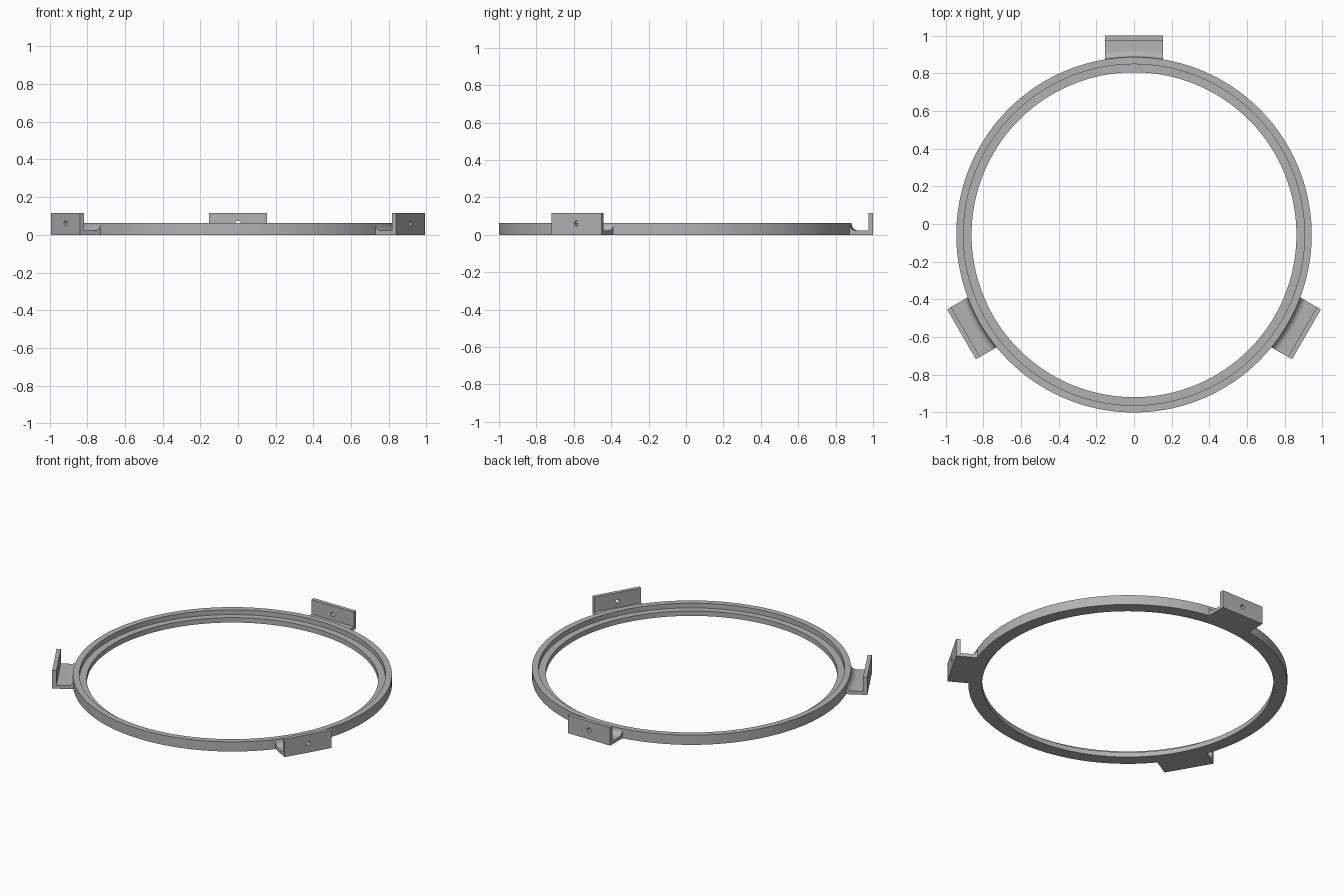
import bpy, bmesh, math
from mathutils import Matrix, Vector

default = bpy.data.objects.get("Cube")
if default:
    bpy.data.objects.remove(default, do_unlink=True)

CENTRE_Y = -0.057
R_OUT, R_STEP, R_IN = 0.943, 0.905, 0.862
RING_H, LEDGE_Z = 0.063, 0.032
TAB_END, TAB_HALF, TAB_H = 1.057, 0.153, 0.117
WALL, FLOOR, FILLET = 0.025, 0.022, 0.036

grey = bpy.data.materials.new("plain grey")
grey.use_nodes = True
colour = (0.45, 0.45, 0.45, 1)
grey.diffuse_color = colour
grey.node_tree.nodes["Principled BSDF"].inputs["Base Color"].default_value = colour


def loft(name, sections, closed):
    """Skin a row of matching closed sections, capping the ends if open."""
    bm = bmesh.new()
    rows = [[bm.verts.new(p) for p in s] for s in sections]
    n = len(rows[0])
    pairs = list(zip(rows, rows[1:] + rows[:1])) if closed else list(zip(rows, rows[1:]))
    for a, b in pairs:
        for i in range(n):
            j = (i + 1) % n
            bm.faces.new((a[i], a[j], b[j], b[i]))
    if not closed:
        bm.faces.new(rows[0])
        bm.faces.new(rows[-1])
    bmesh.ops.recalc_face_normals(bm, faces=bm.faces)
    mesh = bpy.data.meshes.new(name)
    bm.to_mesh(mesh)
    bm.free()
    mesh.materials.append(grey)
    obj = bpy.data.objects.new(name, mesh)
    bpy.context.collection.objects.link(obj)
    return obj


def smooth(obj):
    bpy.ops.object.select_all(action='DESELECT')
    obj.select_set(True)
    bpy.context.view_layer.objects.active = obj
    bpy.ops.object.shade_smooth_by_angle(angle=math.radians(30))


# Stepped ring: revolve the L-shaped section
section = [(R_OUT, 0), (R_OUT, RING_H), (R_STEP, RING_H),
           (R_STEP, LEDGE_Z), (R_IN, LEDGE_Z), (R_IN, 0)]
STEPS = 180
turns = [2 * math.pi * i / STEPS for i in range(STEPS)]
ring = loft("ring", [[(r * math.cos(a), r * math.sin(a) + CENTRE_Y, z)
                      for r, z in section] for a in turns], True)
smooth(ring)


def tab_section(x):
    """Side profile of a bracket, its inner edge and fillet following the ring."""
    def on_ring(r):
        return math.sqrt(r * r - x * x)
    pts = [(x, on_ring(R_OUT - 0.015), 0),
           (x, on_ring(R_OUT - 0.015), FLOOR + FILLET)]
    for i in range(9):
        a = math.pi / 2 * i / 8
        pts.append((x, on_ring(R_OUT + FILLET * (1 - math.cos(a))),
                    FLOOR + FILLET * (1 - math.sin(a))))
    inner = TAB_END - WALL
    pts += [(x, inner, FLOOR), (x, inner, TAB_H), (x, TAB_END, TAB_H), (x, TAB_END, 0)]
    return pts


# Three mounting brackets, each with a screw hole through its upright wall
for name, angle in (("back_bracket", 0), ("right_bracket", 120), ("left_bracket", 240)):
    columns = [TAB_HALF * (i / 8 - 1) for i in range(17)]
    tab = loft(name, [tab_section(x) for x in columns], False)

    bm = bmesh.new()
    bmesh.ops.create_cone(bm, cap_ends=True, segments=24, radius1=0.014, radius2=0.014,
                          depth=0.06, matrix=Matrix.Translation((0, TAB_END - WALL / 2, 0.06))
                          @ Matrix.Rotation(math.pi / 2, 4, 'X'))
    cut_mesh = bpy.data.meshes.new("hole_cutter")
    bm.to_mesh(cut_mesh)
    bm.free()
    cut_mesh.materials.append(grey)
    cutter = bpy.data.objects.new("hole_cutter", cut_mesh)
    cutter.hide_render = True
    bpy.context.collection.objects.link(cutter)

    drill = tab.modifiers.new("screw hole", 'BOOLEAN')
    drill.operation = 'DIFFERENCE'
    drill.solver = 'EXACT'
    drill.object = cutter
    bpy.ops.object.select_all(action='DESELECT')
    tab.select_set(True)
    bpy.context.view_layer.objects.active = tab
    bpy.ops.object.modifier_apply(modifier=drill.name)
    bpy.data.objects.remove(cutter, do_unlink=True)

    smooth(tab)
    tab.matrix_world = (Matrix.Translation(Vector((0, CENTRE_Y, 0)))
                        @ Matrix.Rotation(math.radians(angle), 4, 'Z'))
